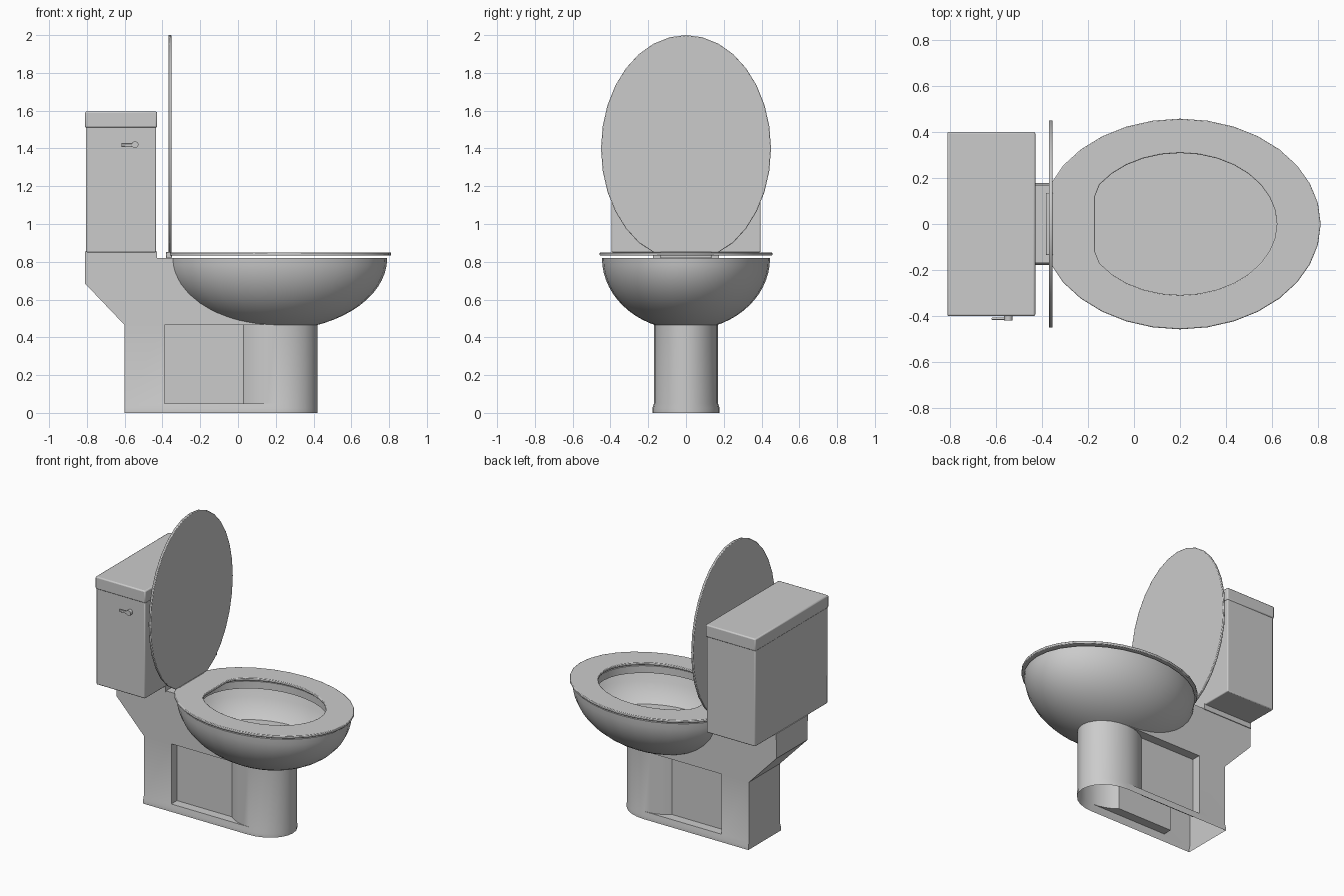
import bpy, bmesh, math
from mathutils import Vector

if "Cube" in bpy.data.objects:
    bpy.data.objects.remove(bpy.data.objects["Cube"])

mat = bpy.data.materials.new("porcelain grey")
mat.diffuse_color = (0.6, 0.6, 0.6, 1)
mat.use_nodes = True
mat.node_tree.nodes["Principled BSDF"].inputs["Base Color"].default_value = mat.diffuse_color


def finish(bm, name, bevel=0):
    bmesh.ops.remove_doubles(bm, verts=bm.verts, dist=1e-5)
    bmesh.ops.recalc_face_normals(bm, faces=bm.faces)
    me = bpy.data.meshes.new(name)
    bm.to_mesh(me)
    bm.free()
    ob = bpy.data.objects.new(name, me)
    bpy.context.collection.objects.link(ob)
    me.materials.append(mat)
    bpy.ops.object.select_all(action='DESELECT')
    ob.select_set(True)
    bpy.context.view_layer.objects.active = ob
    bpy.ops.object.shade_smooth_by_angle(angle=math.radians(35))
    if bevel:
        m = ob.modifiers.new("bevel", 'BEVEL')
        m.width, m.segments, m.limit_method = bevel, 2, 'ANGLE'
        m.angle_limit = math.radians(40)
    return ob


def box(name, lo, hi, bevel=0):
    bm = bmesh.new()
    bmesh.ops.create_cube(bm, size=1)
    for v in bm.verts:
        v.co = Vector([l + (h - l) * (c + 0.5) for l, h, c in zip(lo, hi, v.co)])
    return finish(bm, name, bevel)


def face(bm, pts):
    return bm.faces.new([bm.verts.new(p) for p in pts])


def loft(bm, rings, closed=True):
    vs = [[bm.verts.new(p) for p in r] for r in rings]
    n = len(vs[0])
    for a, b in zip(vs, vs[1:]):
        for i in range(n if closed else n - 1):
            j = (i + 1) % n
            bm.faces.new((a[i], a[j], b[j], b[i]))
    return vs


def oval(a, b, cut=-9, n=32, cx=0.2):
    # oval outline whose rear end is cut straight at x = cut
    return [(max(cx + a * math.cos(2 * math.pi * i / n), cut),
             b * math.sin(2 * math.pi * i / n)) for i in range(n)]


def at(pts, z):
    return [(x, y, z) for x, y in pts]


# Bowl: outer shell, rim, inner wall and floor
A, B, TOP, LOW, H = 0.59, 0.445, 0.82, 0.465, 0.382


def bowl_scale(z):
    return math.sqrt(1 - ((TOP - z) / H) ** 2)


levels = [LOW + (TOP - LOW) * math.sin(math.pi / 2 * i / 12) for i in range(13)]
levels = [LOW + (TOP - LOW) * (i / 12) ** 1.4 for i in range(13)]
profile = [(bowl_scale(z), z) for z in levels]
profile += [(0.735, 0.82), (0.735, 0.77), (0.93, 0.75), (0.88, 0.68),
            (0.81, 0.61), (0.715, 0.56)]
bm = bmesh.new()
vs = loft(bm, [at(oval(A * s, B * s), z) for s, z in profile])
bm.faces.new(vs[-1])
finish(bm, "bowl")

# Seat ring
outer, inner = oval(0.61, 0.457, -0.36), oval(0.42, 0.308, -0.17)
bm = bmesh.new()
loft(bm, [at(outer, 0.832), at(outer, 0.85), at(inner, 0.85),
          at(inner, 0.832), at(outer, 0.832)])
finish(bm, "seat", 0.004)

# Raised seat cover
pts = oval(0.6, 0.45, 0.85, cx=1.4)
bm = bmesh.new()
vs = loft(bm, [[(x, y, z) for z, y in pts] for x in (-0.369, -0.353)])
bm.faces.new(vs[0])
bm.faces.new(vs[1])
finish(bm, "seat_cover", 0.004)
box("hinge", (-0.382, -0.135, 0.82), (-0.35, 0.135, 0.852), 0.004)

# Pedestal with a recess on each side and an oval front column
W, BACK, RX = 0.17, -0.6, -0.39


def ell(deg):
    t = math.radians(deg)
    return (0.2 + 0.22 * math.cos(t), W * math.sin(t))


def mirrored(half):
    return half + [(x, -y) for x, y in reversed(half) if y < -1e-6]


front = [ell(d) for d in range(-75, 1, 15)]
curve = [ell(d) for d in (-140.6, -128, -115, -102, -90)]
side = [(RX, -W), (RX, curve[0][1])] + curve
base = mirrored([(BACK, -W), (RX, -W), (0.2, -W)] + front)
column = mirrored([(BACK, -W)] + side + front)
bm = bmesh.new()
loft(bm, [[(x, y * 1.045, 0) for x, y in base],
          [(x, y * 1.045, 0.025) for x, y in base], at(base, 0.05)])
loft(bm, [at(column, 0.05), at(column, LOW)])
for sgn in (1, -1):
    for z in (0.05, LOW):
        face(bm, [(x, y * sgn, z) for x, y in side])

# Rear support leaning back under the tank and meeting the bowl
rows = []
for z in (LOW, 0.49, 0.53, 0.58, 0.63, 0.685, 0.75, TOP):
    s = bowl_scale(z)
    fx = 0.2 - A * math.sqrt(max(s * s - (W / B) ** 2, 0))
    bx = max(BACK - 0.21 * (z - LOW) / 0.22, -0.81)
    rows.append([(fx, -W, z), (bx, -W, z), (bx, W, z), (fx, W, z)])
loft(bm, rows, closed=False)
face(bm, rows[-1])
finish(bm, "pedestal")
box("tank_shelf", (-0.81, -0.175, 0.815), (-0.43, 0.175, 0.855))

# Tank and its top
box("tank", (-0.805, -0.395, 0.85), (-0.433, 0.395, 1.52), 0.006)
box("tank_top", (-0.81, -0.4, 1.51), (-0.428, 0.4, 1.595), 0.008)

# Flush lever
box("lever_arm", (-0.618, -0.416, 1.41), (-0.54, -0.406, 1.426), 0.003)
bm = bmesh.new()
ring = [(-0.545 + 0.018 * math.cos(i * math.pi / 8),
         1.42 + 0.018 * math.sin(i * math.pi / 8)) for i in range(16)]
vs = loft(bm, [[(x, y, z) for x, z in ring] for y in (-0.39, -0.418)])
bm.faces.new(vs[1])
finish(bm, "lever_knob")
